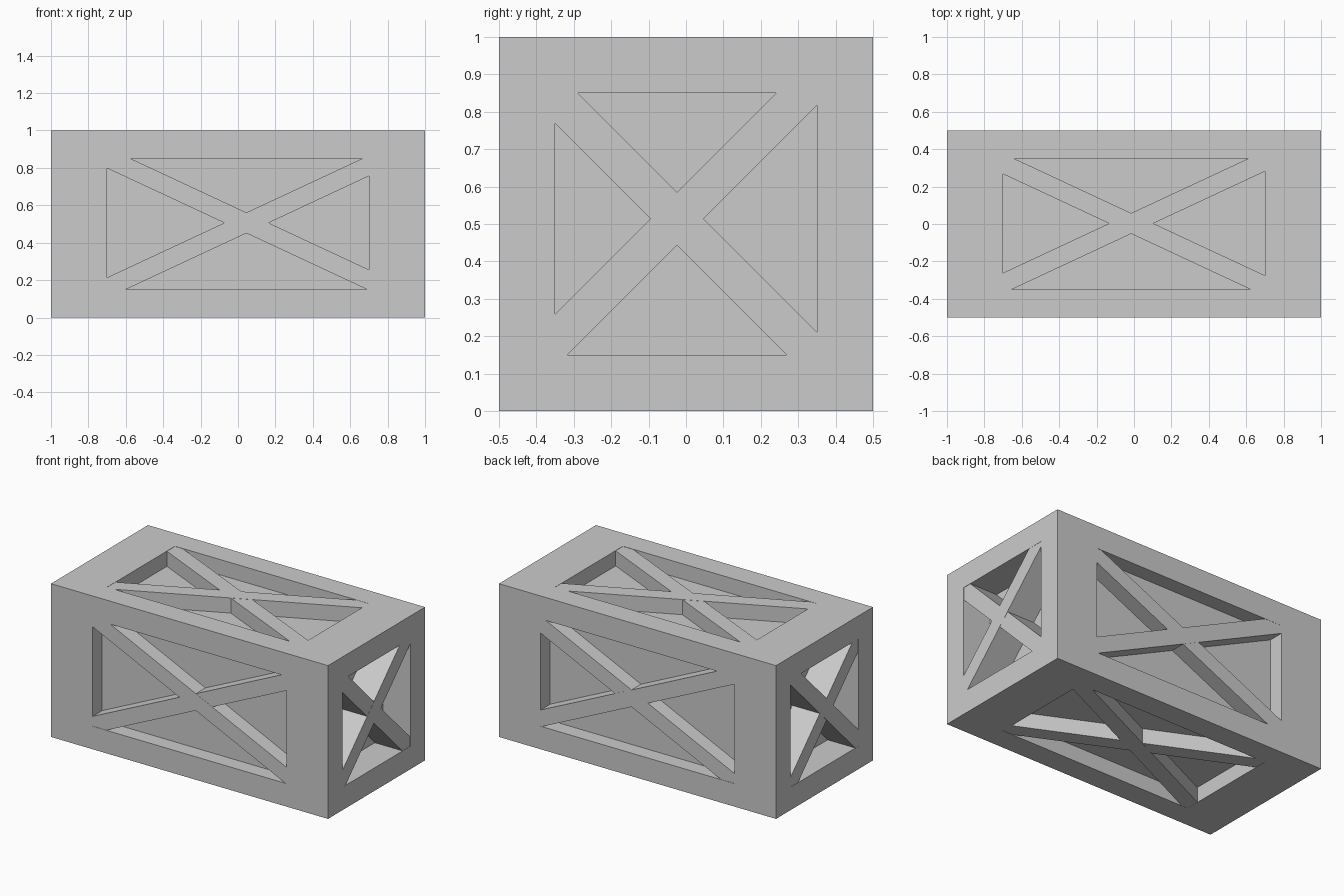
import bpy, bmesh
from math import radians
from mathutils import Matrix, Vector

if "Cube" in bpy.data.objects:
    bpy.data.objects.remove(bpy.data.objects["Cube"])


def finish(bm, name):
    bmesh.ops.recalc_face_normals(bm, faces=bm.faces)
    mesh = bpy.data.meshes.new(name)
    bm.to_mesh(mesh)
    bm.free()
    obj = bpy.data.objects.new(name, mesh)
    bpy.context.collection.objects.link(obj)
    return obj


# Crate body: unit cube with every face inset then sunk with straight walls,
# finally stretched to 2:1:1
bm = bmesh.new()
bmesh.ops.create_cube(bm, size=1)
bm.normal_update()
panels = bm.faces[:]
axes = [max(range(3), key=lambda i: abs(f.normal[i])) for f in panels]
for level in (0.5, 0.4):
    bmesh.ops.inset_individual(bm, faces=panels, thickness=0.01)
    for f, axis in zip(panels, axes):
        for v in f.verts:
            for i in range(3):
                size = level if i == axis else 0.35
                v.co[i] = size if v.co[i] > 0 else -size
bm.transform(Matrix.Translation((0, 0, 0.5)) @ Matrix.Diagonal((2, 1, 1, 1)))
finish(bm, "crate_body")


# Diagonal brace: a flat plate per side, lying just below the frame surface
def brace(name, center, axis, half_depth, thick, half_len, angle, gap):
    bm = bmesh.new()
    u = Vector((0, 1, 0)) if axis == 0 else Vector((1, 0, 0))
    n = Vector([float(i == axis) for i in range(3)])
    u = Matrix.Rotation(radians(angle), 3, n) @ u
    w = n.cross(u)
    basis = Matrix((u * 2 * half_len, w * 0.1, n * thick)).transposed().to_4x4()
    for side in (-1, 1):
        pos = Vector(center) + n * side * (half_depth - gap - thick / 2)
        bmesh.ops.create_cube(bm, size=1, matrix=Matrix.Translation(pos) @ basis)
    finish(bm, name)


# Crossed braces on the three pairs of opposite sides
for label, center, axis, half_depth, thick, half_len, angle in (
        ("front_back", (0.045, 0, 0.506), 1, 0.5, 0.12, 0.87, 25),
        ("end", (0, -0.0245, 0.514), 0, 1.0, 0.22, 0.57, 45),
        ("top_bottom", (-0.015, 0.003, 0.5), 2, 0.5, 0.12, 0.87, 25)):
    for i, sign in enumerate((1, -1)):
        brace(f"{label}_brace_{i + 1}", center, axis, half_depth, thick,
              half_len, sign * angle, 0.001 + 0.001 * i)
